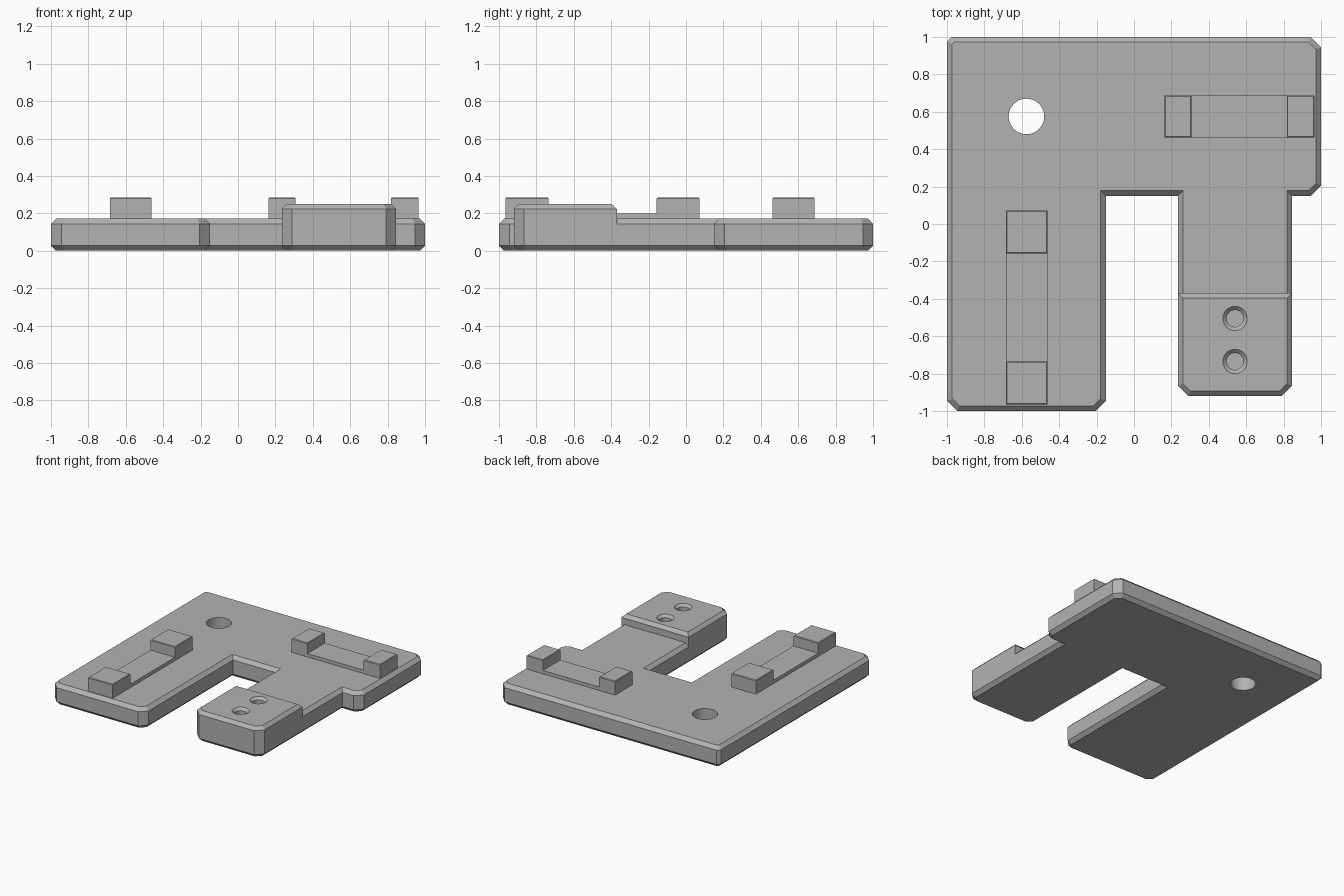
import bpy, bmesh, math

cube = bpy.data.objects.get("Cube")
if cube:
    bpy.data.objects.remove(cube, do_unlink=True)

grey = bpy.data.materials.new("mid_grey")
grey.use_nodes = True
grey.diffuse_color = (0.45, 0.45, 0.45, 1)
grey.node_tree.nodes["Principled BSDF"].inputs["Base Color"].default_value = (0.45, 0.45, 0.45, 1)


def make_object(name, bm):
    bmesh.ops.recalc_face_normals(bm, faces=bm.faces)
    mesh = bpy.data.meshes.new(name)
    bm.to_mesh(mesh)
    bm.free()
    mesh.materials.append(grey)
    obj = bpy.data.objects.new(name, mesh)
    bpy.context.collection.objects.link(obj)
    return obj


def cut_corners(corners):
    """Replace each (x, y, cut) corner by two points set back along its sides."""
    points = []
    for i, (x, y, cut) in enumerate(corners):
        if not cut:
            points.append((x, y))
            continue
        for nx, ny, _ in (corners[i - 1], corners[(i + 1) % len(corners)]):
            length = math.hypot(nx - x, ny - y)
            points.append((x + (nx - x) / length * cut, y + (ny - y) / length * cut))
    return points


def prism(name, corners, z0, z1, edge, both):
    """Extruded outline with chamfered top rim, and bottom rim if both."""
    bm = bmesh.new()
    face = bm.faces.new([bm.verts.new((x, y, z0)) for x, y in cut_corners(corners)])
    new = bmesh.ops.extrude_face_region(bm, geom=[face], use_keep_orig=True)["geom"]
    bmesh.ops.translate(bm, vec=(0, 0, z1 - z0), verts=[v for v in new if isinstance(v, bmesh.types.BMVert)])
    bmesh.ops.recalc_face_normals(bm, faces=bm.faces)
    levels = (z0, z1) if both else (z1,)
    rims = [e for e in bm.edges
            if any(all(abs(v.co.z - z) < 1e-5 for v in e.verts) for z in levels)]
    if edge:
        bmesh.ops.bevel(bm, geom=rims, offset=edge, segments=1, affect='EDGES', profile=0.5)
    return make_object(name, bm)


def turned_cutter(name, x, y, profile, sides=48):
    """Solid of revolution from (radius, z) pairs."""
    bm = bmesh.new()
    rings = []
    for r, z in profile:
        angles = [math.tau * i / sides for i in range(sides)]
        rings.append([bm.verts.new((x + r * math.cos(a), y + r * math.sin(a), z)) for a in angles])
    for low, high in zip(rings, rings[1:]):
        for i in range(sides):
            j = (i + 1) % sides
            bm.faces.new((low[i], low[j], high[j], high[i]))
    bm.faces.new(rings[0])
    bm.faces.new(rings[-1])
    obj = make_object(name, bm)
    obj.hide_render = True
    return obj


def combine(body, tool, operation):
    mod = body.modifiers.new(operation, 'BOOLEAN')
    mod.operation = operation
    mod.solver = 'EXACT'
    mod.object = tool
    bpy.context.view_layer.objects.active = body
    bpy.ops.object.modifier_apply(modifier=mod.name)
    bpy.data.objects.remove(tool, do_unlink=True)


def box(name, x0, x1, y0, y1, top, edge):
    return prism(name, [(x0, y0, 0), (x1, y0, 0), (x1, y1, 0), (x0, y1, 0)], 0.15, top, edge, False)


# Base plate with its two legs
C = 0.055
LEG_L, LEG_R, LEG_END = 0.235, 0.845, -0.92
plate = prism("base_plate", [
    (-1, 1, 0.025), (-1, -1, C), (-0.15, -1, C), (-0.15, 0.15, 0),
    (LEG_L, 0.15, 0), (LEG_L, LEG_END, C), (LEG_R, LEG_END, C), (LEG_R, 0.15, 0),
    (1, 0.15, C), (1, 1, C)], 0, 0.172, 0.028, True)

# Raised pad at the end of the short leg
pad = prism("raised_pad", [
    (LEG_L, LEG_END, C), (LEG_R, LEG_END, C), (LEG_R, -0.37, 0), (LEG_L, -0.37, 0)],
    0.1, 0.25, 0.026, False)
combine(plate, pad, 'UNION')

# Through hole and two countersunk blind holes
combine(plate, turned_cutter("hole_cutter", -0.575, 0.575, [(0.095, -0.1), (0.095, 0.3)]), 'DIFFERENCE')
for y in (-0.505, -0.735):
    screw = turned_cutter("screw_cutter", 0.54, y,
                          [(0.045, 0.08), (0.045, 0.23), (0.065, 0.25), (0.065, 0.3)])
    combine(plate, screw, 'DIFFERENCE')

bpy.ops.object.select_all(action='DESELECT')
plate.select_set(True)
bpy.context.view_layer.objects.active = plate
bpy.ops.object.shade_smooth_by_angle(angle=math.radians(20))

# Holders: a low rail between two end blocks
X0, X1 = -0.685, -0.462
box("left_leg_front_block", X0, X1, -0.965, -0.735, 0.285, 0.005)
box("left_leg_back_block", X0, X1, -0.157, 0.073, 0.285, 0.005)
box("left_leg_rail", X0, X1, -0.735, -0.157, 0.2, 0)

Y0, Y1 = 0.462, 0.687
box("back_inner_block", 0.163, 0.307, Y0, Y1, 0.285, 0.005)
box("back_outer_block", 0.817, 0.965, Y0, Y1, 0.285, 0.005)
box("back_rail", 0.307, 0.817, Y0, Y1, 0.2, 0)
